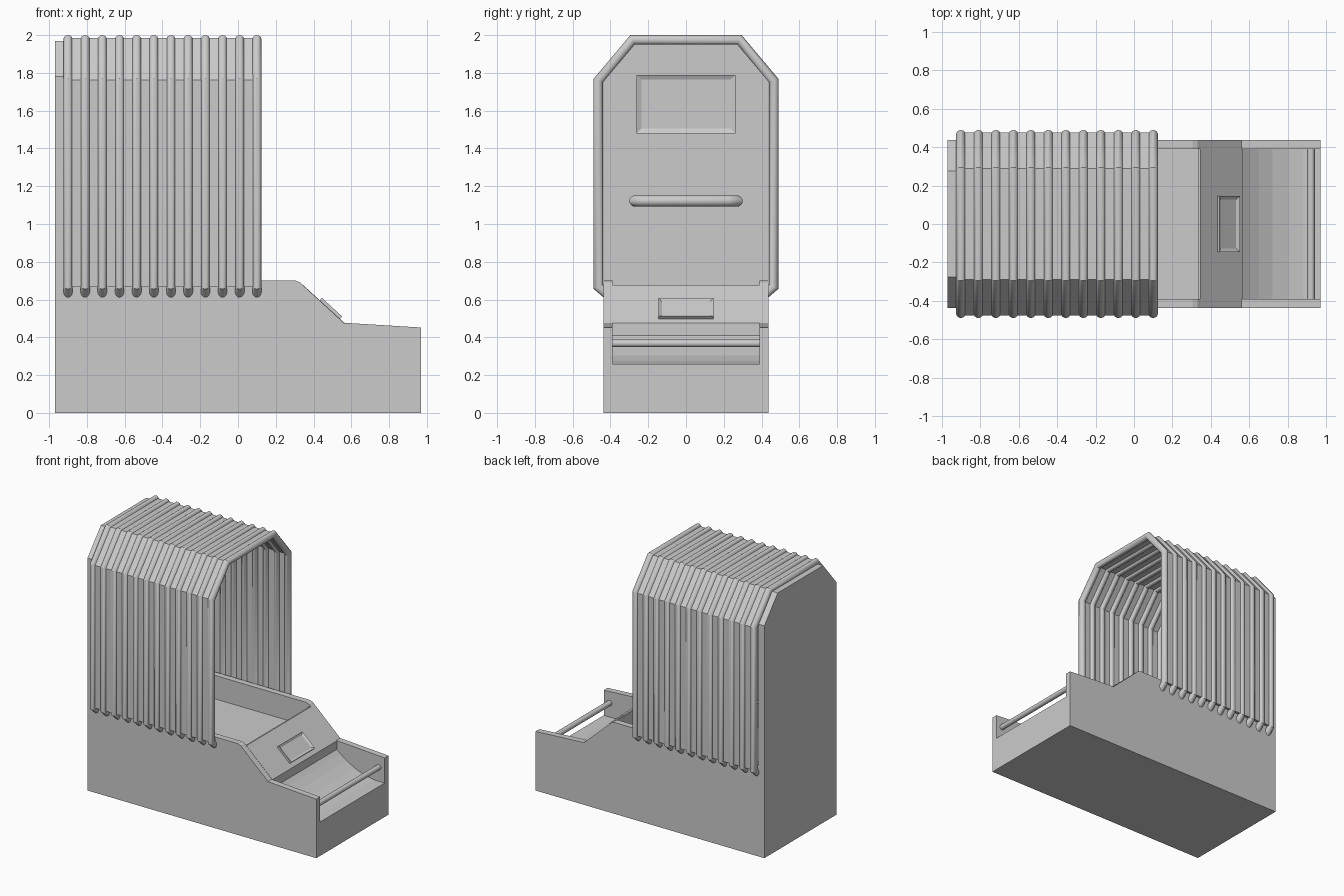
import bpy, bmesh, math
from mathutils import Vector, Matrix

if "Cube" in bpy.data.objects:
    bpy.data.objects.remove(bpy.data.objects["Cube"])


def finish(name, bm, smooth=False):
    bmesh.ops.recalc_face_normals(bm, faces=bm.faces)
    me = bpy.data.meshes.new(name)
    bm.to_mesh(me)
    bm.free()
    ob = bpy.data.objects.new(name, me)
    bpy.context.collection.objects.link(ob)
    if smooth:
        bpy.ops.object.select_all(action='DESELECT')
        bpy.context.view_layer.objects.active = ob
        ob.select_set(True)
        bpy.ops.object.shade_smooth_by_angle(angle=math.radians(35))
    return ob


def prism(name, pts, to3d, a, b):
    """Extrude a 2D profile between depths a and b."""
    bm = bmesh.new()
    va = [bm.verts.new(to3d(p, a)) for p in pts]
    vb = [bm.verts.new(to3d(p, b)) for p in pts]
    bm.faces.new(va)
    bm.faces.new(vb)
    n = len(pts)
    for i in range(n):
        bm.faces.new((va[i], va[(i + 1) % n], vb[(i + 1) % n], vb[i]))
    return finish(name, bm)


def mitres(path):
    """In-plane mitre vector at every point of a 2D path."""
    pts = [Vector(p) for p in path]
    out = []
    for i in range(len(pts)):
        d = [(pts[j + 1] - pts[j]).normalized() for j in (i - 1, i) if 0 <= j < len(pts) - 1]
        n = [Vector((-v.y, v.x)) for v in d]
        m = (n[0] + n[-1]).normalized()
        out.append((pts[i], m / m.dot(n[0])))
    return out


def tube(name, path, to3d, depth, r, sides=14):
    """Round tube along a flat path with mitred corners."""
    bm = bmesh.new()
    rings = []
    for p, m in mitres(path):
        ring = []
        for k in range(sides):
            t = 2 * math.pi * k / sides
            ring.append(bm.verts.new(to3d(p + m * r * math.cos(t), depth + r * math.sin(t))))
        rings.append(ring)
    for a, b in zip(rings, rings[1:]):
        for k in range(sides):
            j = (k + 1) % sides
            bm.faces.new((a[k], a[j], b[j], b[k]))
    bm.faces.new(rings[0])
    bm.faces.new(rings[-1])
    return finish(name, bm, True)


def framed_panel(name, centre, width, height, depth, border, tilt):
    """Box facing +x after tilting, with a recessed face."""
    bm = bmesh.new()
    bmesh.ops.create_cube(bm, size=1, matrix=Matrix.Diagonal((depth, width, height, 1)))
    face = max(bm.faces, key=lambda f: f.calc_center_median().x)
    bmesh.ops.inset_region(bm, faces=[face], thickness=border)
    face = max(bm.faces, key=lambda f: (f.normal.x > 0.9 and len({round(v.co.x, 4) for v in f.verts}) == 1
                                        and abs(f.calc_center_median().y) < 1e-4
                                        and abs(f.calc_center_median().z) < 1e-4
                                        and f.calc_center_median().x > 0))
    bmesh.ops.translate(bm, verts=face.verts, vec=(-depth * 0.4, 0, 0))
    bm.transform(Matrix.Translation(centre) @ Matrix.Rotation(tilt, 4, 'Y'))
    return finish(name, bm)


def side_on(p, d):      # profile in xz
    return (p[0], d, p[1])


def end_on(p, d):       # profile in yz
    return (d, p[0], p[1])


def flat(p, d):         # profile in xy
    return (p[0], p[1], d)


# side walls of the base
wall = [(-0.92, 0), (0.97, 0), (0.97, 0.452), (0.56, 0.477), (0.345, 0.675),
        (0.33, 0.69), (0.305, 0.70), (-0.92, 0.70)]
for s, label in ((-1, "front"), (1, "back")):
    prism("side_wall_" + label, wall, side_on, s * 0.39, s * 0.437)

# core of the base: seat well, dashboard slope and front tray
core = [(-0.92, 0), (0.97, 0), (0.97, 0.26), (0.88, 0.26), (0.80, 0.275), (0.72, 0.305),
        (0.65, 0.345), (0.60, 0.38), (0.565, 0.41), (0.565, 0.475), (0.345, 0.677),
        (0.335, 0.677), (0.335, 0.52), (-0.92, 0.52)]
prism("base_core", core, side_on, -0.39, 0.39)

# tall rear panel
rear = [(-0.437, 0), (0.437, 0), (0.437, 1.78), (0.275, 1.97), (-0.275, 1.97), (-0.437, 1.78)]
prism("rear_panel", rear, end_on, -0.97, -0.92)

# canopy skin
arch = [(0.465, 0.67), (0.465, 1.76), (0.283, 1.975)]
arch += [(-y, z) for y, z in reversed(arch)]
m = mitres(arch)
skin = [p + v * 0.01 for p, v in m] + [p - v * 0.01 for p, v in reversed(m)]
prism("canopy_skin", skin, end_on, -0.90, 0.10)

# canopy ribs with inward-bent feet
rib = [(0.42, 0.63), (0.464, 0.668), (0.464, 1.76), (0.283, 1.975)]
rib += [(-y, z) for y, z in reversed(rib)]
for i in range(12):
    tube("canopy_rib_%02d" % (i + 1), rib, end_on, -0.90 + i / 11, 0.025)

# screen on the rear panel and small display on the dashboard
framed_panel("rear_screen", (-0.915, 0, 1.635), 0.525, 0.31, 0.03, 0.037, 0)
slope = math.atan2(0.202, 0.22)
framed_panel("dash_display", (0.489, 0, 0.550), 0.29, 0.145, 0.026, 0.025, -(math.pi / 2 - slope))

# grab handle on the rear panel
grip = [(-0.93, -0.27), (-0.88, -0.27), (-0.86, -0.25), (-0.85, -0.22)]
grip += [(x, -y) for x, y in reversed(grip)]
tube("grab_handle", grip, flat, 1.122, 0.03, 16)

# cross bar over the front tray
tube("front_bar", [(0.92, -0.395), (0.92, 0.395)], flat, 0.368, 0.02, 16)
